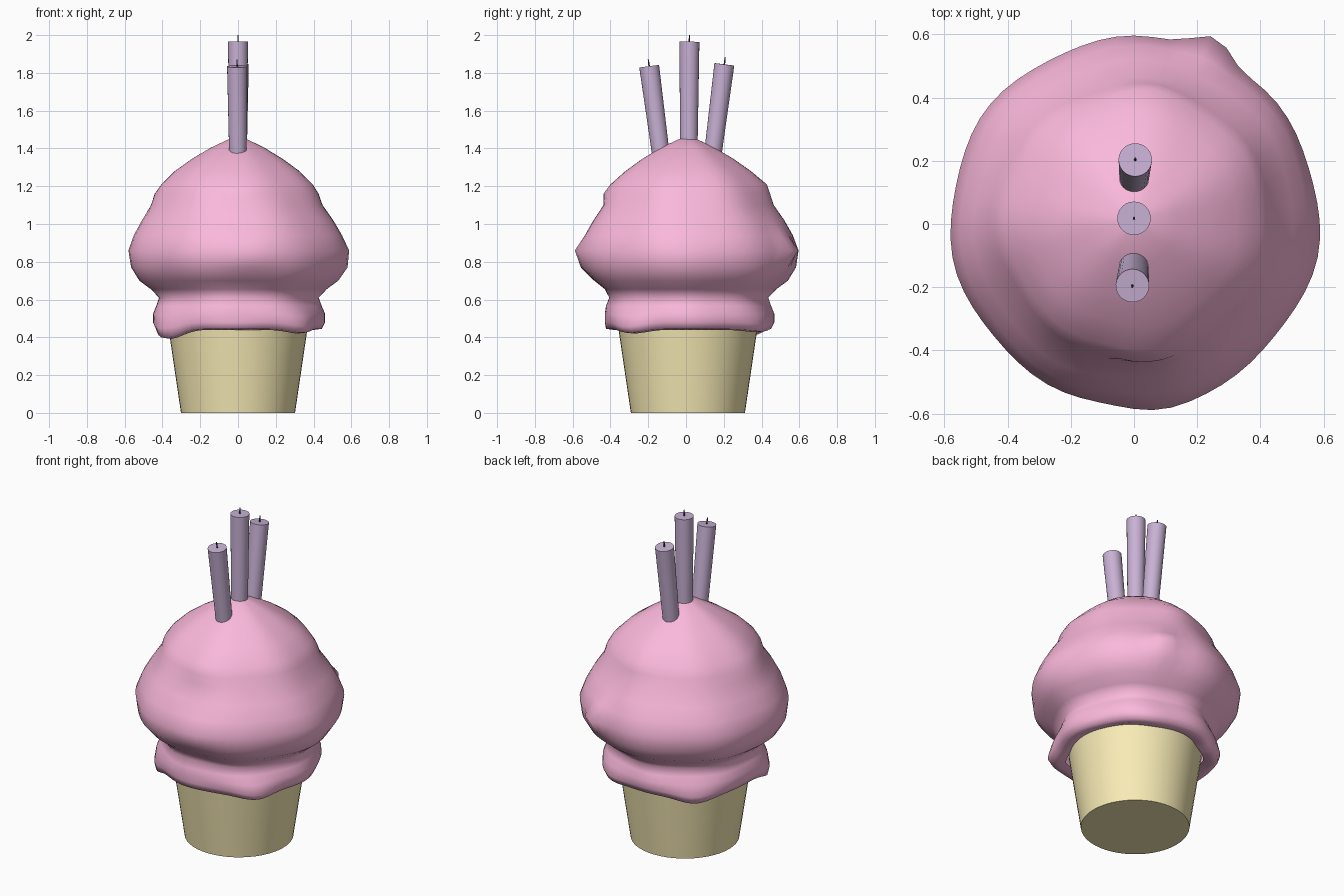
import bpy, bmesh, math
from mathutils import Vector

if "Cube" in bpy.data.objects:
    bpy.data.objects.remove(bpy.data.objects["Cube"])


def material(name, rgb):
    m = bpy.data.materials.new(name)
    m.diffuse_color = (*rgb, 1)
    m.use_nodes = True
    m.node_tree.nodes["Principled BSDF"].inputs["Base Color"].default_value = m.diffuse_color
    return m


PINK = material("pink_icing", (0.96, 0.48, 0.71))
GOLD = material("golden_cup", (0.95, 0.84, 0.47))
PURPLE = material("purple_wax", (0.58, 0.44, 0.66))
DARK = material("wick_dark", (0.05, 0.04, 0.05))
CY = 0.01  # cake axis offset in y


def finish(bm, name, mat, angle):
    bmesh.ops.recalc_face_normals(bm, faces=bm.faces)
    me = bpy.data.meshes.new(name)
    bm.to_mesh(me)
    bm.free()
    ob = bpy.data.objects.new(name, me)
    bpy.context.collection.objects.link(ob)
    me.materials.append(mat)
    bpy.ops.object.select_all(action='DESELECT')
    ob.select_set(True)
    bpy.context.view_layer.objects.active = ob
    bpy.ops.object.shade_smooth_by_angle(angle=math.radians(angle))
    return ob


def rod(name, base, tip, r1, r2, mat, sides=24):
    """Tapered cylinder between two points."""
    base, tip = Vector(base), Vector(tip)
    d = tip - base
    bm = bmesh.new()
    bmesh.ops.create_cone(bm, cap_ends=True, segments=sides,
                          radius1=r1, radius2=r2, depth=d.length)
    rot = d.to_track_quat('Z', 'Y').to_matrix()
    for v in bm.verts:
        v.co = rot @ v.co + (base + tip) / 2
    return finish(bm, name, mat, 40)


# Cup
rod("cup", (0, CY, 0), (0, CY, 0.46), 0.302, 0.37, GOLD, 48)

# Icing: lathed profile, with soft lumps and drips pulled out of it
PROFILE = [(0.355, 0.455), (0.40, 0.44), (0.438, 0.445), (0.455, 0.48),
           (0.455, 0.525), (0.438, 0.565), (0.422, 0.61), (0.465, 0.655),
           (0.525, 0.70), (0.567, 0.77), (0.58, 0.86), (0.55, 0.94),
           (0.505, 1.02), (0.45, 1.10), (0.43, 1.16), (0.40, 1.21),
           (0.33, 1.28), (0.24, 1.345), (0.14, 1.405), (0.05, 1.448)]
# angle, height, outward, downward, angular width, height width
LUMPS = [(66, 0.86, 0.06, 0, 8, 0.07), (-83, 0.84, 0.03, 0, 14, 0.06),
         (-5, 0.80, 0.012, 0, 25, 0.08), (-87, 1.18, 0.03, 0, 16, 0.03),
         (172, 1.13, 0.02, 0, 22, 0.03), (85, 1.22, 0.015, 0, 15, 0.04),
         (-42, 0.47, 0.03, 0.025, 14, 0.06), (213, 0.45, 0.02, 0.05, 16, 0.05),
         (132, 0.45, 0.03, 0.035, 16, 0.06), (60, 0.46, 0.015, 0.015, 18, 0.05),
         (-95, 0.50, -0.02, 0, 25, 0.05), (262, 0.68, -0.03, 0, 35, 0.05)]
SIDES = 64


def icing_point(r, z, a):
    out, down = 0, 0
    for la, lz, o, d, wa, wz in LUMPS:
        da = (a - la + 180) % 360 - 180
        w = math.exp(-(da / wa) ** 2 - ((z - lz) / wz) ** 2)
        out += o * w
        down += d * w
    out += 0.006 * math.sin(math.radians(7 * a + 200 * z)) * min(1, r / 0.4)
    t = math.radians(a)
    r += out
    return (r * math.cos(t), CY + r * math.sin(t), z - down)


bm = bmesh.new()
rings = [[bm.verts.new(icing_point(r, z, 360 * i / SIDES)) for i in range(SIDES)]
         for r, z in PROFILE]
for lo, hi in zip(rings, rings[1:]):
    for i in range(SIDES):
        j = (i + 1) % SIDES
        bm.faces.new((lo[i], lo[j], hi[j], hi[i]))
peak = bm.verts.new((0, CY, 1.457))
for i in range(SIDES):
    bm.faces.new((rings[-1][i], rings[-1][(i + 1) % SIDES], peak))
finish(bm, "icing", PINK, 80)

# Candles with wicks
CANDLES = [("front", (0, -0.128, 1.33), (-0.005, -0.195, 1.835)),
           ("middle", (0, 0.015, 1.40), (0, 0.018, 1.965)),
           ("back", (0, 0.137, 1.33), (0.004, 0.203, 1.845))]
for label, base, tip in CANDLES:
    rod(label + "_candle", base, tip, 0.046, 0.053, PURPLE)
    b, t = Vector(base), Vector(tip)
    rod(label + "_wick", t, t + (t - b).normalized() * 0.036, 0.004, 0.003, DARK, 8)
